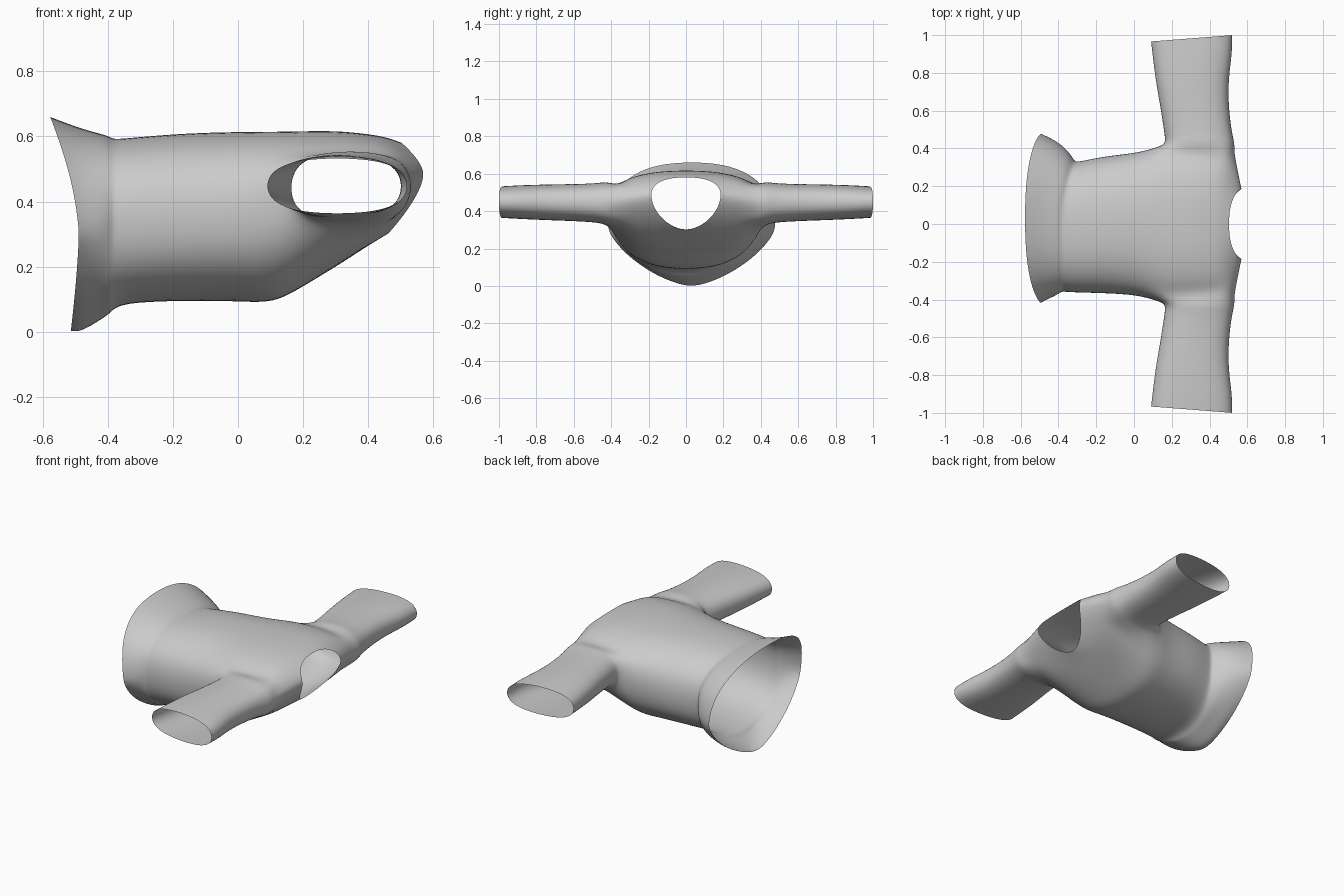
import bpy, bmesh
from math import cos, sin, pi, radians

N = 24           # points around the torso
HOLE = (8, 12)   # torso rings between which each armhole opens


def power(v, e):
    return abs(v) ** e * (1 if v >= 0 else -1)


# Torso rings, hem to neck:
# x side, x belly, x back, y centre, half width, z low, z widest, z high, belly roundness
torso = [
    (-.488, -.514, -.578, .030, .452, -.002, .32, .663, 1.5),
    (-.460, -.485, -.525, .028, .433, -.006, .32, .642, 1.55),
    (-.415, -.420, -.455, .018, .402, .035, .33, .618, 1.8),
    (-.388, -.395, -.400, .000, .365, .053, .35, .605, 2.2),
    (-.378, -.380, -.385, -.015, .345, .072, .35, .592, 2.3),
    (-.330, -.330, -.330, -.015, .350, .088, .36, .598, 2.4),
    (-.150, -.150, -.150, -.003, .366, .094, .36, .613, 2.4),
    (.020, .010, .020, .000, .379, .091, .38, .616, 2.4),
    (.130, .108, .130, .000, .412, .085, .42, .616, 2.4),
    (.240, .185, .220, .000, .420, .128, .435, .618, 2.4),
    (.340, .245, .300, .000, .415, .165, .44, .618, 2.4),
    (.450, .310, .360, .000, .405, .205, .445, .613, 2.4),
    (.538, .370, .415, .000, .385, .245, .45, .606, 2.3),
    (.556, .415, .460, .000, .280, .273, .47, .597, 2.1),
    (.573, .460, .502, .000, .187, .300, .485, .581, 1.8),
]
# The hem seam sits further up the torso on the +y side
seam_shift = {1: .02, 2: .04, 3: .06, 4: .065, 5: .05}

# Sleeve rings: y at inner edge, y at outer edge, x min, x max, z low, z high
sleeve = [
    (.425, .425, .165, .537, .325, .560),
    (.475, .480, .158, .522, .338, .550),
    (.600, .610, .140, .505, .345, .546),
    (.740, .760, .114, .502, .350, .544),
    (.870, .900, .097, .524, .356, .540),
    (.966, 1.00, .086, .524, .362, .534),
]

bm = bmesh.new()

# Torso tube
rings = []
for i, (xs, xl, xh, yc, w, zl, zc, zh, n) in enumerate(torso):
    ring = []
    for j in range(N):
        a = 2 * pi * j / N
        e = 2 / (n if sin(a) < 0 else 2.4)
        c, s = power(cos(a), e), power(sin(a), e)
        x = xs + ((xh if s > 0 else xl) - xs) * abs(s) ** 1.5
        x += seam_shift.get(i, 0) * max(c, 0) ** 2
        z = zc + s * ((zh - zc) if s > 0 else (zc - zl))
        ring.append(bm.verts.new((x, yc + w * c, z)))
    rings.append(ring)

arm_faces = {-2, -1, 0, 1, 10, 11, 12, 13, 22, 23}
for i in range(len(rings) - 1):
    for j in range(N):
        if HOLE[0] <= i < HOLE[1] and j in arm_faces:
            continue
        k = (j + 1) % N
        bm.faces.new((rings[i][j], rings[i][k], rings[i + 1][k], rings[i + 1][j]))

# Sleeves, grown from the armhole edges
a, b = HOLE
path = [(i, -2) for i in range(a, b)] + [(b, j) for j in range(-2, 2)]
path += [(i, 2) for i in range(b, a, -1)] + [(a, j) for j in range(2, -2, -1)]
for side in (1, -1):
    prev = [rings[i][(j if side == 1 else N // 2 - j) % N] for i, j in path]
    for y0, y1, x0, x1, z0, z1 in sleeve:
        ring = []
        for k in range(16):
            t = radians(225 + 22.5 * k)
            c, s = power(cos(t), .82), power(sin(t), .82)
            ring.append(bm.verts.new(((x0 + x1) / 2 + c * (x1 - x0) / 2,
                                      side * ((y0 + y1) / 2 + c * (y1 - y0) / 2),
                                      (z0 + z1) / 2 + s * (z1 - z0) / 2)))
        for k in range(16):
            m = (k + 1) % 16
            bm.faces.new((prev[k], prev[m], ring[m], ring[k]))
        prev = ring

bmesh.ops.recalc_face_normals(bm, faces=bm.faces)
for f in bm.faces:
    f.smooth = True
mesh = bpy.data.meshes.new("sweater")
bm.to_mesh(mesh)
bm.free()
obj = bpy.data.objects.new("sweater", mesh)
bpy.context.collection.objects.link(obj)

# Soft cloth surface
sub = obj.modifiers.new("smooth", 'SUBSURF')
sub.levels = sub.render_levels = 2
